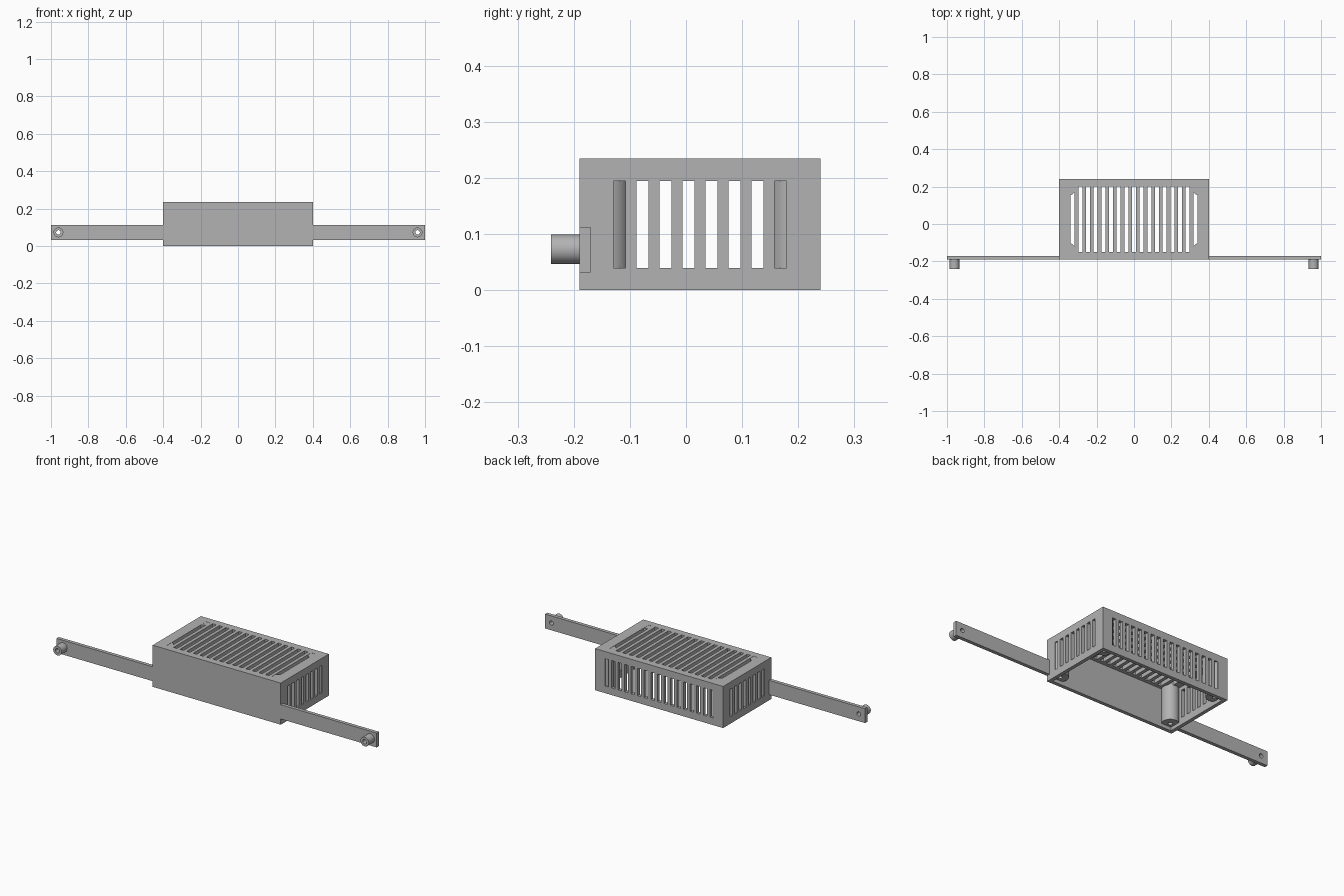
import bpy, bmesh, math
from mathutils import Matrix

cube = bpy.data.objects.get("Cube")
if cube:
    bpy.data.objects.remove(cube, do_unlink=True)

grey = bpy.data.materials.new("plain grey")
grey.use_nodes = True
colour = (0.45, 0.45, 0.45, 1)
grey.diffuse_color = colour
grey.node_tree.nodes["Principled BSDF"].inputs["Base Color"].default_value = colour

BACK, FRONT, HALF, TOP = 0.24, -0.19, 0.4, 0.235
WALL, PITCH, SLOT = 0.02, 0.041, 0.011
MID = (BACK + FRONT) / 2


def add_box(bm, x0, x1, y0, y1, z0, z1):
    size = Matrix.Diagonal((x1 - x0, y1 - y0, z1 - z0, 1))
    place = Matrix.Translation(((x0 + x1) / 2, (y0 + y1) / 2, (z0 + z1) / 2))
    bmesh.ops.create_cube(bm, size=1, matrix=place @ size)


def add_rod(bm, centre, radius, depth, along_y=False):
    turn = Matrix.Rotation(math.pi / 2 if along_y else 0, 4, 'X')
    bmesh.ops.create_cone(bm, cap_ends=True, segments=40, radius1=radius, radius2=radius,
                          depth=depth, matrix=Matrix.Translation(centre) @ turn)


def make(name, bm):
    mesh = bpy.data.meshes.new(name)
    bm.to_mesh(mesh)
    bm.free()
    mesh.materials.append(grey)
    obj = bpy.data.objects.new(name, mesh)
    bpy.context.collection.objects.link(obj)
    return obj


def select(obj):
    bpy.ops.object.select_all(action='DESELECT')
    bpy.context.view_layer.objects.active = obj
    obj.select_set(True)


def cut(obj, bm):
    cutter = make("cutter", bm)
    cutter.hide_render = True
    mod = obj.modifiers.new("cut", 'BOOLEAN')
    mod.operation, mod.solver, mod.object = 'DIFFERENCE', 'EXACT', cutter
    select(obj)
    bpy.ops.object.modifier_apply(modifier=mod.name)
    bpy.data.objects.remove(cutter, do_unlink=True)


# Open-bottomed housing
bm = bmesh.new()
add_box(bm, -HALF, HALF, FRONT, BACK, 0, TOP)
housing = make("housing", bm)
bm = bmesh.new()
add_box(bm, -HALF + WALL, HALF - WALL, FRONT + WALL, BACK - WALL, -0.1, TOP - WALL)
cut(housing, bm)

# Vent slots in the top, back and both ends
bm = bmesh.new()
for i in range(-8, 9):
    x = i * PITCH
    add_box(bm, x - SLOT, x + SLOT, -0.15, 0.2, 0.205, 0.3)
    add_box(bm, x - SLOT, x + SLOT, 0.21, 0.3, 0.04, 0.195)
for i in range(8):
    y = MID + (i - 3.5) * PITCH
    for side in (-1, 1):
        x0, x1 = sorted((side * 0.37, side * 0.5))
        add_box(bm, x0, x1, y - SLOT, y + SLOT, 0.04, 0.195)
cut(housing, bm)

for side, label in ((1, "left"), (-1, "right")):
    # Corner screw posts
    for y, end in ((FRONT + 0.045, "front"), (BACK - 0.045, "back")):
        x = side * (HALF - 0.045)
        bm = bmesh.new()
        add_rod(bm, (x, y, 0.127), 0.0445, 0.214)
        post = make(f"{end}_{label}_post", bm)
        bm = bmesh.new()
        add_rod(bm, (x, y, 0.09), 0.012, 0.18)
        cut(post, bm)
        select(post)
        bpy.ops.object.shade_smooth_by_angle()

    # Mounting arm and its boss, drilled through
    bm = bmesh.new()
    x0, x1 = sorted((side * (HALF - 0.005), side))
    add_box(bm, x0, x1, FRONT, FRONT + WALL, 0.032, 0.113)
    arm = make(f"{label}_arm", bm)
    bm = bmesh.new()
    add_rod(bm, (side * 0.96, -0.2155, 0.073), 0.026, 0.051, True)
    boss = make(f"{label}_boss", bm)
    for part in (arm, boss):
        bm = bmesh.new()
        add_rod(bm, (side * 0.96, -0.2, 0.073), 0.012, 0.2, True)
        cut(part, bm)
        select(part)
        bpy.ops.object.shade_smooth_by_angle()
